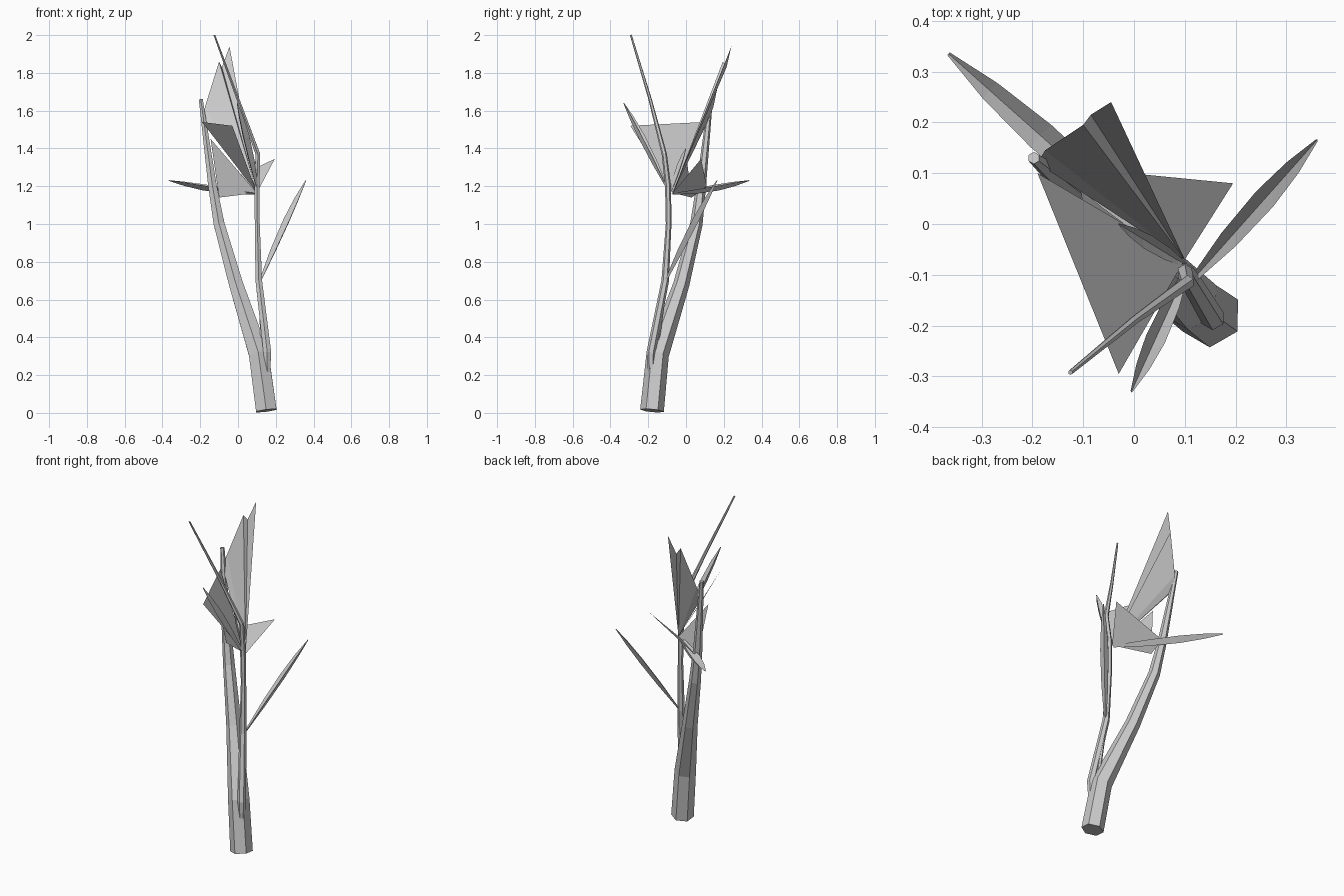
import bpy, bmesh, math
from mathutils import Vector

if "Cube" in bpy.data.objects:
    bpy.data.objects.remove(bpy.data.objects["Cube"])


def finish(name, bm):
    bmesh.ops.recalc_face_normals(bm, faces=bm.faces)
    mesh = bpy.data.meshes.new(name)
    bm.to_mesh(mesh)
    bm.free()
    ob = bpy.data.objects.new(name, mesh)
    bpy.context.collection.objects.link(ob)
    return ob


def stem(name, path, sides=6):
    """Tapered low-poly tube through (x, y, z, radius) points."""
    bm = bmesh.new()
    pts = [Vector(p[:3]) for p in path]
    rings = []
    for i, p in enumerate(pts):
        t = (pts[min(i + 1, len(pts) - 1)] - pts[max(i - 1, 0)]).normalized()
        u = (Vector((0, 1, 0)) - t * t.y).normalized()
        v = t.cross(u)
        rings.append([bm.verts.new(p + path[i][3] * (
            u * math.cos(math.tau * k / sides) + v * math.sin(math.tau * k / sides)))
            for k in range(sides)])
    for a, b in zip(rings, rings[1:]):
        for k in range(sides):
            n = (k + 1) % sides
            bm.faces.new((a[k], a[n], b[n], b[k]))
    bm.faces.new(rings[0])
    bm.faces.new(rings[-1])
    return finish(name, bm)


def folded_leaf(name, start, end, width, fold, sag=0.0):
    """Narrow leaf with a V-shaped section, folded along its midrib."""
    bm = bmesh.new()
    a, b = Vector(start), Vector(end)
    t = (b - a).normalized()
    side = t.cross(Vector((0, 0, 1))).normalized()
    up = side.cross(t)
    rows = []
    for f, w in ((0, 0.3), (0.3, 0.85), (0.6, 1), (0.82, 0.7), (1, 0.12)):
        c = a.lerp(b, f) - up * sag * math.sin(math.pi * f)
        rows.append([bm.verts.new(c + side * width * w * s / 2 + up * fold * w * h)
                     for s, h in ((-1, 0.5), (0, -0.5), (1, 0.5))])
    for r, q in zip(rows, rows[1:]):
        for k in range(2):
            bm.faces.new((r[k], r[k + 1], q[k + 1], q[k]))
    return finish(name, bm)


def fan(name, apex, rim):
    """Sheet of triangles spreading from one point."""
    bm = bmesh.new()
    c = bm.verts.new(apex)
    vs = [bm.verts.new(p) for p in rim]
    for p, q in zip(vs, vs[1:]):
        bm.faces.new((c, p, q))
    return finish(name, bm)


# Stems
stem("main_stem", [(0.15, -0.18, 0.012, 0.063), (0.11, -0.15, 0.31, 0.06),
                   (-0.01, -0.025, 0.68, 0.043), (-0.10, 0.055, 1.0, 0.033),
                   (-0.135, 0.08, 1.2, 0.026), (-0.197, 0.13, 1.66, 0.012)])
stem("side_stem", [(0.155, -0.185, 0.14, 0.012), (0.155, -0.185, 0.32, 0.024),
                   (0.11, -0.11, 0.7, 0.02), (0.102, -0.092, 1.0, 0.015),
                   (0.10, -0.095, 1.2, 0.016), (0.105, -0.115, 1.37, 0.014),
                   (0.0, -0.19, 1.66, 0.009), (-0.125, -0.292, 2.0, 0.005)])
stem("thin_stem", [(0.14, -0.165, 0.19, 0.006), (0.13, -0.155, 0.36, 0.012),
                   (0.115, -0.105, 0.72, 0.012)])

# Narrow folded leaves
folded_leaf("right_leaf", (0.12, -0.105, 0.70), (0.36, 0.165, 1.23), 0.045, 0.025)
folded_leaf("left_leaf", (0.09, -0.07, 1.16), (-0.365, 0.335, 1.23), 0.06, 0.03, 0.01)
folded_leaf("front_petal", (0.10, -0.10, 1.19), (-0.005, -0.33, 1.64), 0.04, 0.03)
folded_leaf("inner_petal", (0.10, -0.08, 1.17), (-0.03, 0.0, 1.40), 0.03, 0.015)

# Broad sheets spreading from the node
node = (0.10, -0.07, 1.165)
fan("tall_bract", node, [(-0.19, 0.12, 1.55), (-0.175, 0.145, 1.62),
                         (-0.10, 0.195, 1.86), (-0.085, 0.215, 1.83),
                         (-0.045, 0.24, 1.94)])
fan("front_bract", node, [(-0.03, -0.295, 1.52), (-0.19, 0.10, 1.54)])
fan("lower_bract", node, [(0.195, 0.08, 1.345), (-0.11, 0.11, 1.20),
                          (-0.10, 0.03, 1.14), (-0.145, -0.01, 1.45)])
